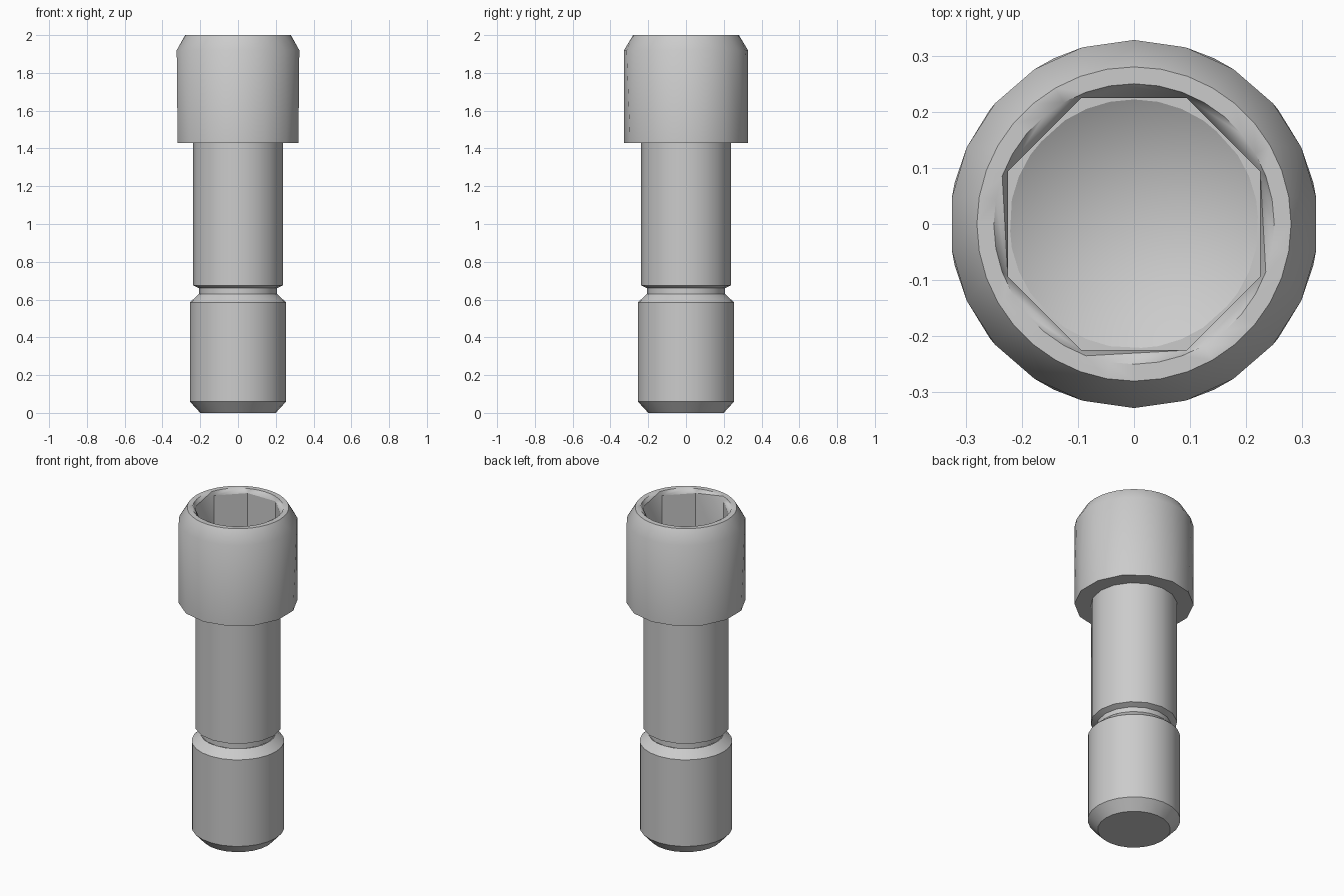
import bpy, bmesh, math

if "Cube" in bpy.data.objects:
    bpy.data.objects.remove(bpy.data.objects["Cube"], do_unlink=True)

steel = bpy.data.materials.new("grey_steel")
steel.use_nodes = True
GREY = (0.60, 0.60, 0.60, 1)
steel.diffuse_color = GREY
steel.node_tree.nodes["Principled BSDF"].inputs["Base Color"].default_value = GREY


def add_ring(bm, radius, z, sides, phase=0.0):
    """Ring of (angle, vertex); one side means a point on the axis."""
    if sides == 1:
        return [(0.0, bm.verts.new((0, 0, z)))]
    ring = []
    for i in range(sides):
        a = math.tau * (i + phase) / sides
        ring.append((a, bm.verts.new((radius * math.sin(a), radius * math.cos(a), z))))
    return ring


def bridge(bm, low, high):
    """Join two rings, which may have different numbers of sides."""
    if len(low) == len(high):
        for i in range(len(low)):
            j = (i + 1) % len(low)
            bm.faces.new((low[i][1], low[j][1], high[j][1], high[i][1]))
        return
    i = j = 0
    n, m = len(low), len(high)

    def angle(ring, k):
        if len(ring) == 1:
            return math.inf
        return ring[k % len(ring)][0] + math.tau * (k // len(ring))

    while (i < n and n > 1) or (j < m and m > 1):
        step_low = n > 1 and i < n and (m == 1 or j >= m or angle(low, i + 1) <= angle(high, j + 1))
        a, b = low[i % n][1], high[j % m][1]
        if step_low:
            i += 1
            bm.faces.new((a, low[i % n][1], b))
        else:
            j += 1
            bm.faces.new((a, high[j % m][1], b))


def turned_part(name, rings, cap_start=False):
    """Loft a part through rings of (radius, z, sides, phase)."""
    bm = bmesh.new()
    loops = [add_ring(bm, *r) for r in rings]
    for low, high in zip(loops, loops[1:]):
        bridge(bm, low, high)
    if cap_start:
        bm.faces.new([v for _, v in loops[0]])
    bmesh.ops.recalc_face_normals(bm, faces=bm.faces)
    # open shells: make the widest face point away from the axis
    outer = max(bm.faces, key=lambda f: f.calc_center_median().xy.length * (1 - abs(f.normal.z)))
    if outer.normal.xy.dot(outer.calc_center_median().xy) < 0:
        bmesh.ops.reverse_faces(bm, faces=bm.faces)
    mesh = bpy.data.meshes.new(name)
    bm.to_mesh(mesh)
    bm.free()
    mesh.materials.append(steel)
    obj = bpy.data.objects.new(name, mesh)
    bpy.context.collection.objects.link(obj)
    bpy.ops.object.select_all(action="DESELECT")
    obj.select_set(True)
    bpy.context.view_layer.objects.active = obj
    bpy.ops.object.shade_smooth_by_angle(angle=math.radians(30))
    return obj


# Head: underside, wall, chamfer, rim, eight-sided socket and conical floor
turned_part("socket_head", [
    (0.23, 1.43, 16), (0.328, 1.43, 14), (0.328, 1.92, 22),
    (0.28, 2.0, 36), (0.25, 2.0, 36),
    (0.2435, 1.975, 8, 0.5), (0.2435, 1.65, 8, 0.5),
    (0.222, 1.65, 32), (0, 1.52, 1),
])

# Plain shank, with its lower edge turned in to the groove
turned_part("shank", [
    (0.206, 0.66, 16), (0.238, 0.675, 16), (0.238, 1.43, 16),
])

# Relief groove
turned_part("groove", [(0.206, 0.63, 16), (0.206, 0.66, 16)])

# Wide lower end, chamfered at both edges
turned_part("lower_end", [
    (0.2, 0, 24), (0.255, 0.06, 24), (0.255, 0.585, 24), (0.206, 0.63, 24),
], cap_start=True)
